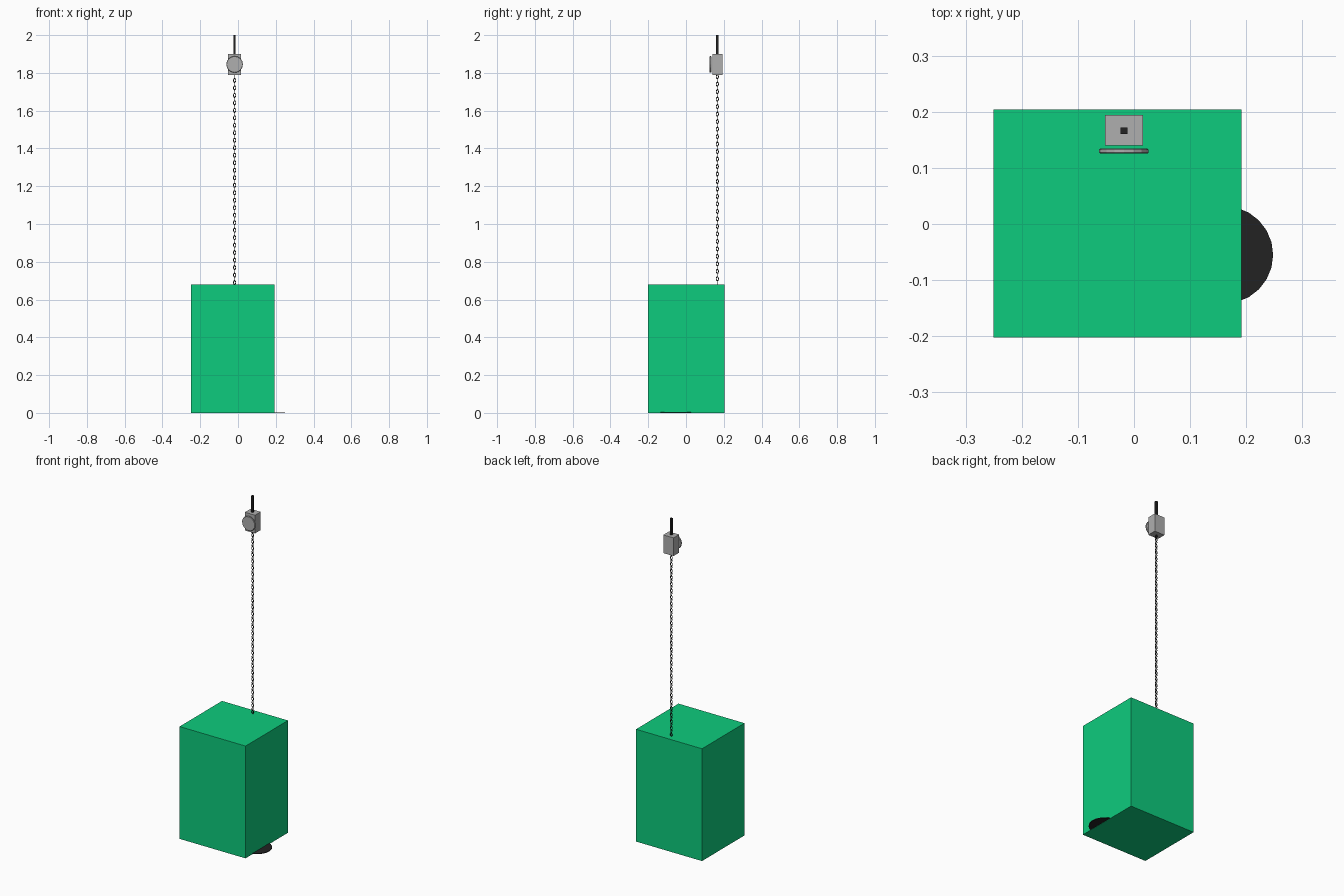
import bpy
import math

old = bpy.data.objects.get("Cube")
if old:
    bpy.data.objects.remove(old, do_unlink=True)


def material(name, rgb):
    mat = bpy.data.materials.new(name)
    mat.use_nodes = True
    mat.diffuse_color = (*rgb, 1)
    mat.node_tree.nodes["Principled BSDF"].inputs["Base Color"].default_value = (*rgb, 1)
    return mat


GREEN = material("green", (0.004, 0.60, 0.205))
GREY = material("grey", (0.43, 0.43, 0.43))
BLACK = material("black", (0.016, 0.016, 0.016))


def finish(name, mat):
    obj = bpy.context.object
    obj.name = name
    obj.data.materials.append(mat)
    bpy.ops.object.transform_apply(location=False, rotation=True, scale=True)
    return obj


def box(name, low, high, mat):
    centre = [(a + b) / 2 for a, b in zip(low, high)]
    bpy.ops.mesh.primitive_cube_add(size=1, location=centre)
    bpy.context.object.scale = [b - a for a, b in zip(low, high)]
    return finish(name, mat)


def disc(name, radius, depth, centre, sides, mat, tilt=0):
    bpy.ops.mesh.primitive_cylinder_add(vertices=sides, radius=radius, depth=depth,
                                        location=centre, rotation=(tilt, 0, 0))
    return finish(name, mat)


CX, CY = -0.018, 0.166      # hanging axis
BOX_TOP, HOUSING_BOTTOM, HOUSING_TOP = 0.68, 1.79, 1.90

# Main block and the flat disc poking out from under it
box("main_block", (-0.25, -0.202, 0), (0.192, 0.204, BOX_TOP), GREEN)
disc("floor_disc", 0.087, 0.004, (0.161, -0.055, 0.003), 24, BLACK)

# Housing with a round dial in front and a rod above
box("housing", (CX - 0.034, 0.14, HOUSING_BOTTOM), (CX + 0.034, 0.194, HOUSING_TOP), GREY)
dial = disc("dial", 0.044, 0.009, (CX, 0.130, 1.845), 16, GREY, math.pi / 2)
bevel = dial.modifiers.new("rim", 'BEVEL')
bevel.width = 0.002
bevel.limit_method = 'ANGLE'
box("top_rod", (CX - 0.006, CY - 0.006, HOUSING_TOP), (CX + 0.006, CY + 0.006, 2.0), BLACK)

# Chain of links, each turned a quarter from the one before
LINKS = 56
pitch = (HOUSING_BOTTOM - BOX_TOP) / LINKS
link_mesh = None
for i in range(LINKS):
    where = (CX, CY, BOX_TOP + (i + 0.5) * pitch)
    if link_mesh is None:
        bpy.ops.mesh.primitive_torus_add(major_segments=12, minor_segments=6, major_radius=0.006,
                                         minor_radius=0.002, location=where,
                                         rotation=(math.pi / 2, 0, 0))
        bpy.context.object.scale = (1, 1.7, 1)
        link = finish("chain_link", BLACK)
        bpy.ops.object.shade_smooth_by_angle()
        link_mesh = link.data
    else:
        link = bpy.data.objects.new("chain_link", link_mesh)
        bpy.context.collection.objects.link(link)
        link.location = where
        link.rotation_euler.z = (i % 2) * math.pi / 2
